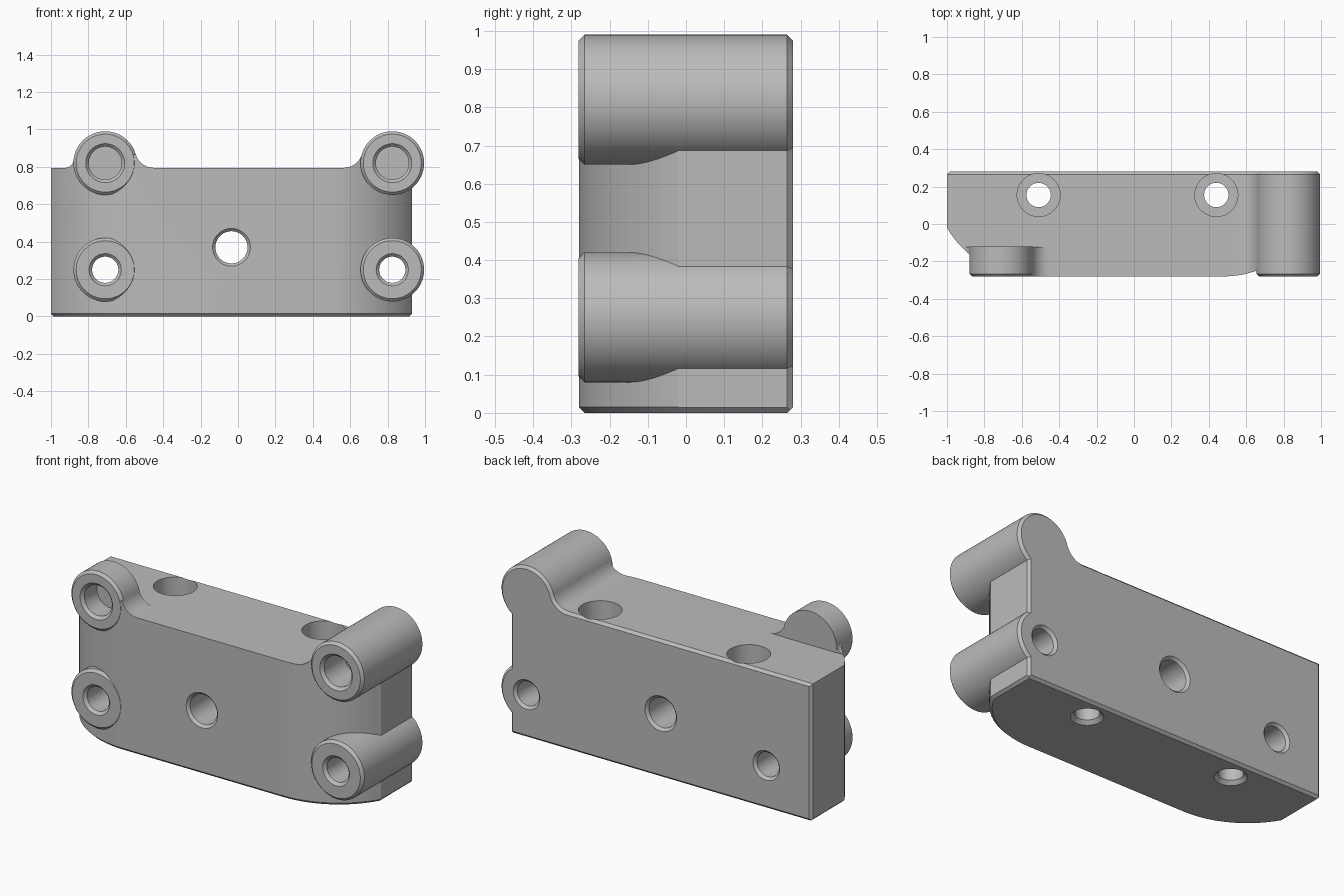
import bpy, bmesh
from math import sin, cos, pi, sqrt, atan2

cube = bpy.data.objects.get("Cube")
if cube:
    bpy.data.objects.remove(cube, do_unlink=True)

FRONT, BACK, TOP, CH = -0.28, 0.28, 0.795, 0.015
LEFT_X, RIGHT_X, HIGH_Z, LOW_Z, BOSS_R = -0.71, 0.825, 0.82, 0.25, 0.17
SEG = 72

grey = bpy.data.materials.new("machined grey")
grey.use_nodes = True
grey.diffuse_color = (0.5, 0.5, 0.5, 1)
grey.node_tree.nodes["Principled BSDF"].inputs["Base Color"].default_value = grey.diffuse_color


def finish(name, bm):
    bmesh.ops.recalc_face_normals(bm, faces=bm.faces)
    mesh = bpy.data.meshes.new(name)
    bm.to_mesh(mesh)
    bm.free()
    mesh.materials.append(grey)
    obj = bpy.data.objects.new(name, mesh)
    bpy.context.collection.objects.link(obj)
    return obj


def place(axis, u, v, t):
    return (u, t, v) if axis == "Y" else (u, v, t)


def prism(name, outline, axis, start, end, chamfer=0.0):
    """Extrude an outline along an axis; chamfer the rim of the cap at 'end'."""
    bm = bmesh.new()
    caps = [[bm.verts.new(place(axis, u, v, t)) for u, v in outline] for t in (start, end)]
    bm.faces.new(caps[0])
    cap = bm.faces.new(caps[1])
    n = len(outline)
    for i in range(n):
        j = (i + 1) % n
        bm.faces.new((caps[0][i], caps[0][j], caps[1][j], caps[1][i]))
    bmesh.ops.recalc_face_normals(bm, faces=bm.faces)
    if chamfer:
        bmesh.ops.bevel(bm, geom=list(cap.edges), offset=chamfer, segments=1,
                        affect="EDGES", profile=0.5)
    return finish(name, bm)


def turned(name, axis, u, v, profile):
    """Closed round part from (distance along axis, radius) pairs."""
    bm = bmesh.new()
    rings = []
    for t, r in profile:
        rings.append([bm.verts.new(place(axis, u + r * cos(2 * pi * i / SEG),
                                         v + r * sin(2 * pi * i / SEG), t))
                      for i in range(SEG)])
    for a, b in zip(rings, rings[1:]):
        for i in range(SEG):
            j = (i + 1) % SEG
            bm.faces.new((a[i], a[j], b[j], b[i]))
    bm.faces.new(rings[0])
    bm.faces.new(rings[-1])
    return finish(name, bm)


def combine(target, tool, operation):
    mod = target.modifiers.new("combine", "BOOLEAN")
    mod.operation, mod.solver, mod.object = operation, "EXACT", tool
    bpy.context.view_layer.objects.active = target
    bpy.ops.object.modifier_apply(modifier=mod.name)
    bpy.data.objects.remove(tool, do_unlink=True)


def fillet(cx, side, f):
    """Arc from the top face up to an upper boss, ending at the boss centre."""
    lift = TOP + f - HIGH_Z
    dx = side * sqrt((BOSS_R + f) ** 2 - lift ** 2)
    stop = atan2(-lift, -dx)
    begin = -pi / 2
    if side > 0 and stop > 0:
        stop -= 2 * pi
    if side > 0:
        stop = stop if stop < begin else stop - 2 * pi
    steps = 12
    pts = []
    for i in range(steps + 1):
        a = begin + (stop - begin) * i / steps
        pts.append((cx + dx + f * cos(a), TOP + f + f * sin(a)))
    return pts + [(cx, HIGH_Z)]


# Main block: front silhouette with the fillet to the right boss
outline = [(-1, -0.1), (0.93, -0.1), (0.93, HIGH_Z)]
outline += fillet(RIGHT_X, -1, 0.1)[::-1] + [(-1, TOP)]
body = prism("bracket_body", outline, "Y", -0.35, BACK, CH)

# Short fillet webs beside the upper left boss
for side, f in ((1, 0.1), (-1, 0.045)):
    arc = fillet(LEFT_X, side, f)
    web = prism("web", arc + [(LEFT_X, 0.7), (arc[0][0], 0.7)], "Y", -0.34, -0.122)
    combine(body, web, "UNION")

# Plan shape: rounded front corners and chamfered bottom edge
R, L0, R0 = 0.52, -0.55, 0.48
plan = [(0.931, 0.2805), (-1.001, 0.2805)]
sweep = 20
for i in range(sweep + 1):
    x = -1.001 + (L0 + 1.001) * i / sweep
    plan.append((x, FRONT + R - sqrt(R * R - (x - L0) ** 2)))
for i in range(sweep + 1):
    x = R0 + (0.931 - R0) * i / sweep
    plan.append((x, FRONT + R - sqrt(R * R - (x - R0) ** 2)))
combine(body, prism("plan_limit", plan, "Z", 1.2, 0, CH), "INTERSECT")

# Four bosses: short on the left, full depth on the right
f0 = FRONT - 0.001
for z in (HIGH_Z, LOW_Z):
    combine(body, turned("left_boss", "Y", LEFT_X, z,
                         [(f0, BOSS_R - CH), (f0 + CH, BOSS_R), (-0.12, BOSS_R)]), "UNION")
    combine(body, turned("right_boss", "Y", RIGHT_X, z,
                         [(f0, BOSS_R - CH), (f0 + CH, BOSS_R),
                          (BACK - CH, BOSS_R), (BACK, BOSS_R - CH)]), "UNION")


# Drilled holes with chamfered mouths
def drill(axis, u, v, r, lo, hi, through=True, c=CH):
    e = 0.03
    profile = [(lo - e, r + c + e), (lo + c, r)]
    profile += [(hi - c, r), (hi + e, r + c + e)] if through else [(hi, r)]
    combine(body, turned("drill", axis, u, v, profile), "DIFFERENCE")


drill("Y", -0.035, 0.37, 0.086, FRONT, BACK)
for x, depth in ((LEFT_X, 0.13), (RIGHT_X, 0.2)):
    drill("Y", x, LOW_Z, 0.07, FRONT, BACK)
    drill("Y", x, HIGH_Z, 0.088, FRONT, FRONT + depth, through=False)

# Vertical counterbored screw holes
for x in (-0.51, 0.44):
    combine(body, turned("counterbore", "Z", x, 0.155,
                         [(-0.03, 0.115), (0.02, 0.065), (0.5, 0.065),
                          (0.5, 0.115), (1.1, 0.115)]), "DIFFERENCE")

# Smooth curved walls, crisp edges
bpy.ops.object.select_all(action="DESELECT")
body.select_set(True)
bpy.context.view_layer.objects.active = body
bpy.ops.object.shade_smooth_by_angle(angle=0.4)
